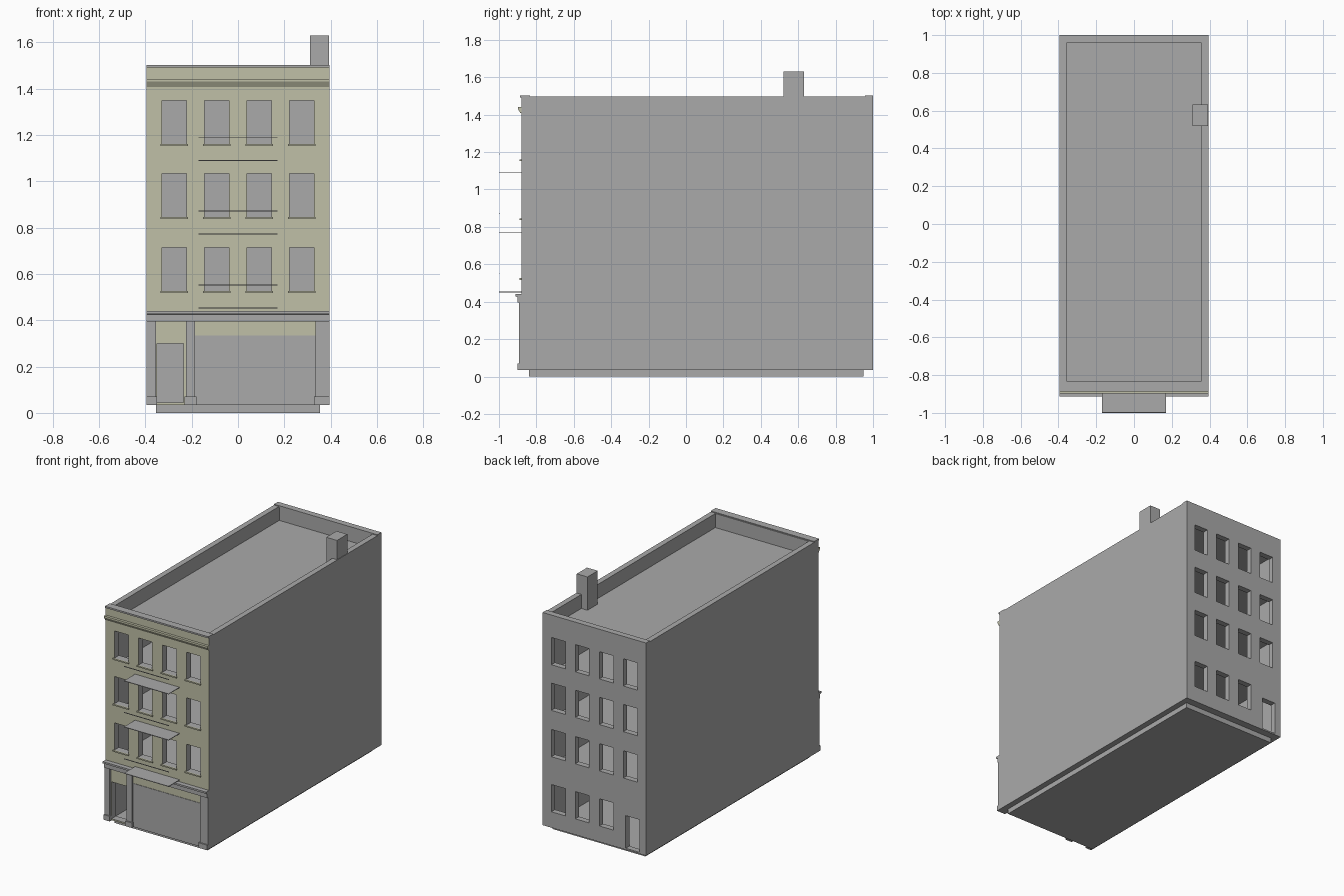
import bpy, bmesh

if "Cube" in bpy.data.objects:
    bpy.data.objects.remove(bpy.data.objects["Cube"])


def material(name, rgb):
    m = bpy.data.materials.new(name)
    m.diffuse_color = (*rgb, 1.0)
    m.use_nodes = True
    m.node_tree.nodes["Principled BSDF"].inputs["Base Color"].default_value = m.diffuse_color
    return m


GREY = material("plain grey", (0.40, 0.40, 0.40))
BEIGE = material("pale beige", (0.53, 0.53, 0.39))


def add_object(name, bm, mats):
    bmesh.ops.recalc_face_normals(bm, faces=bm.faces)
    me = bpy.data.meshes.new(name)
    bm.to_mesh(me)
    bm.free()
    for m in mats:
        me.materials.append(m)
    ob = bpy.data.objects.new(name, me)
    bpy.context.collection.objects.link(ob)
    return ob


def boxes(name, spans, mats=(GREY,)):
    """One object made of boxes, each given as (x0, x1, y0, y1, z0, z1)."""
    bm = bmesh.new()
    for x0, x1, y0, y1, z0, z1 in spans:
        for v in bmesh.ops.create_cube(bm, size=1)["verts"]:
            v.co = (x0 if v.co.x < 0 else x1,
                    y0 if v.co.y < 0 else y1,
                    z0 if v.co.z < 0 else z1)
    return add_object(name, bm, mats)


def moulding(name, profile, mat):
    """Sweep a (y, z) profile across the full width."""
    bm = bmesh.new()
    f = bm.faces.new([bm.verts.new((-W, y, z)) for y, z in profile])
    ext = bmesh.ops.extrude_face_region(bm, geom=[f])["geom"]
    for v in ext:
        if isinstance(v, bmesh.types.BMVert):
            v.co.x = W
    return add_object(name, bm, [mat])


def cut(target, name, spans):
    cutter = boxes(name, spans)
    cutter.hide_render = True
    cutter.hide_set(True)
    mod = target.modifiers.new(name, "BOOLEAN")
    mod.operation = "DIFFERENCE"
    mod.solver = "EXACT"
    mod.object = cutter


W = 0.395                   # half width
FRONT, BACK = -0.88, 1.0    # wall planes
IN_X, IN_F, IN_B = 0.357, -0.83, 0.96
COLUMNS = (-0.275, -0.092, 0.092, 0.275)
SILLS = (0.525, 0.845, 1.16)
HALF = 0.053

# Foundation
boxes("foundation", [(-0.355, 0.355, -0.84, 0.95, 0, 0.036)])

# Building shell: the street face is beige
shell = boxes("building_shell", [(-W, W, FRONT, BACK, 0.035, 1.497)], (GREY, BEIGE))
for p in shell.data.polygons:
    p.material_index = 1 if p.normal.y < -0.5 else 0

# Hollow storeys, front and back rooms, and the sunken roof
rooms = [(-IN_X, IN_X, IN_F, IN_B, 1.40, 1.6)]
for z0, z1 in ((0.04, 0.43), (0.45, 0.75), (0.77, 1.07), (1.09, 1.38)):
    for y0, y1 in ((IN_F, 0.04), (0.08, IN_B)):
        rooms.append((-IN_X, IN_X, y0, y1, z0, z1))
cut(shell, "room_cutter", rooms)

# Window and door openings
openings = [(-0.35, -0.235, -0.95, IN_F + 0.01, 0.045, 0.30),
            (-0.345, -0.24, IN_B - 0.01, 1.1, 0.045, 0.27)]
for x in COLUMNS:
    for z in SILLS:
        openings.append((x - HALF, x + HALF, -0.95, IN_F + 0.01, z, z + 0.188))
        openings.append((x - HALF, x + HALF, IN_B - 0.01, 1.1, z, z + 0.188))
    if x > -0.2:
        openings.append((x - HALF, x + HALF, IN_B - 0.01, 1.1, 0.145, 0.333))
cut(shell, "opening_cutter", openings)

# Window sills
boxes("window_sills", [(x - 0.059, x + 0.059, -0.891, FRONT, z - 0.008, z + 0.001)
                       for x in COLUMNS for z in SILLS], (BEIGE,))

# Parapet caps, front and back
boxes("parapet_caps", [(-W, W, -0.887, -0.835, 1.492, 1.503),
                       (-W, W, 0.957, BACK, 1.492, 1.503)])

# Upper cornice and shopfront cornice
moulding("upper_cornice", [(FRONT, 1.44), (-0.898, 1.44), (-0.898, 1.43),
                           (-0.885, 1.408), (FRONT, 1.408)], BEIGE)
moulding("shop_cornice", [(FRONT, 0.44), (-0.912, 0.44), (-0.912, 0.428),
                          (-0.90, 0.425), (-0.90, 0.395), (FRONT, 0.395)], GREY)

# Shopfront panel
boxes("shop_window", [(-0.186, 0.336, -0.883, FRONT, 0.035, 0.335)])

# Pilasters with base blocks
PILASTERS = ((-W, -0.355), (-0.225, -0.185), (0.335, W))
boxes("pilasters", [(a, b, -0.893, FRONT, 0.035, 0.396) for a, b in PILASTERS])
boxes("pilaster_bases", [(max(a - 0.006, -W), min(b + 0.006, W), -0.902, FRONT, 0.035, 0.07)
                         for a, b in PILASTERS])

# Balcony plates and thin rails
LEVELS = (0.452, 0.772, 1.09)
boxes("balcony_plates", [(-0.17, 0.17, -1.0, FRONT, z - 0.002, z + 0.002) for z in LEVELS])
boxes("balcony_rails", [(-0.17, 0.17, -1.0, -0.996, z + 0.098, z + 0.102) for z in LEVELS])

# Chimney
boxes("chimney", [(0.31, 0.392, 0.52, 0.632, 1.395, 1.63)])
